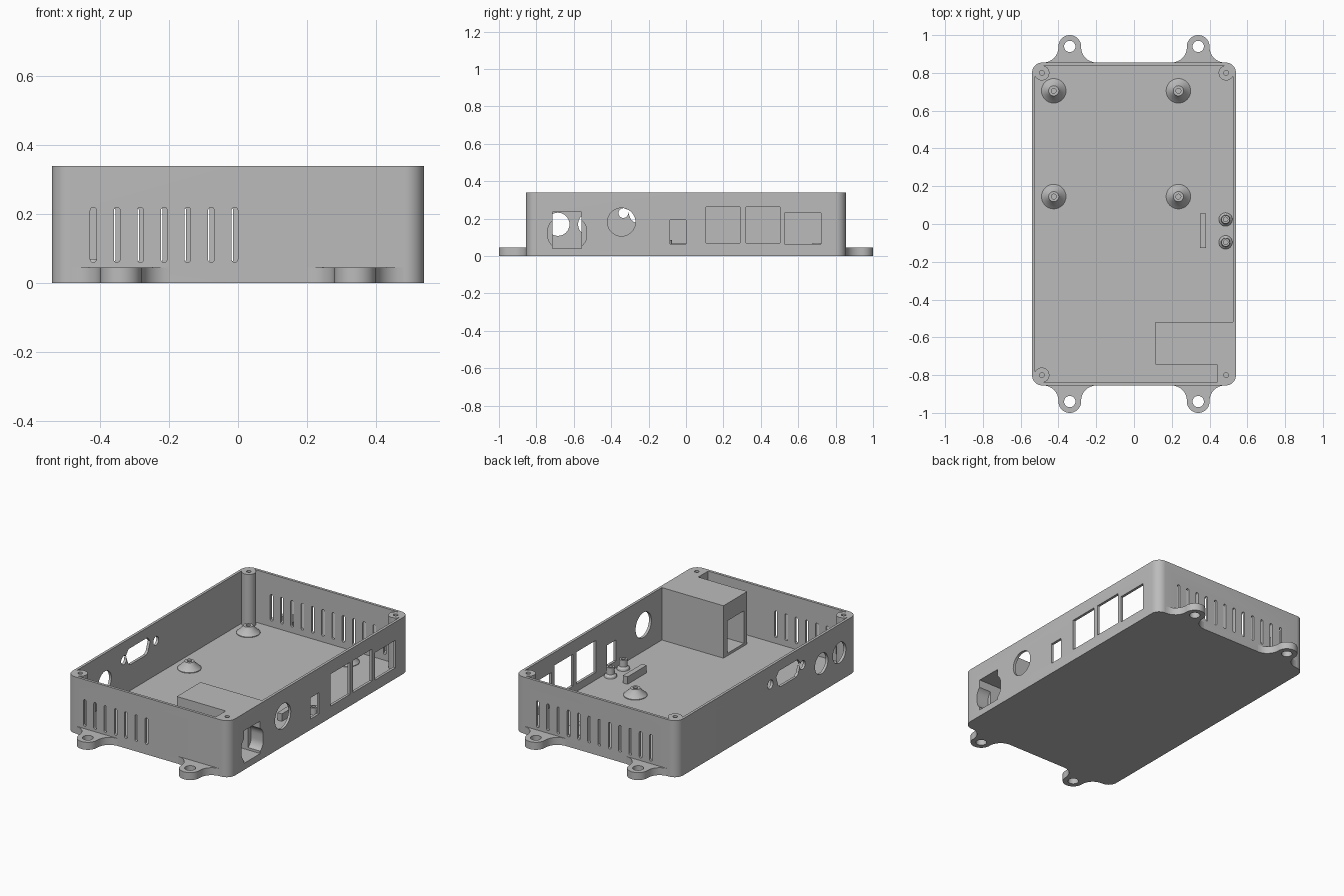
import bpy, bmesh, math

if "Cube" in bpy.data.objects:
    bpy.data.objects.remove(bpy.data.objects["Cube"])

grey = bpy.data.materials.new("plain grey")
grey.diffuse_color = (0.5, 0.5, 0.5, 1)
grey.use_nodes = True
grey.node_tree.nodes["Principled BSDF"].inputs["Base Color"].default_value = grey.diffuse_color

HX, HY, TOP, WALL, FLOOR = 0.54, 0.855, 0.34, 0.016, 0.025


def finish(name, bm):
    bmesh.ops.recalc_face_normals(bm, faces=bm.faces)
    me = bpy.data.meshes.new(name)
    bm.to_mesh(me)
    bm.free()
    ob = bpy.data.objects.new(name, me)
    me.materials.append(grey)
    bpy.context.collection.objects.link(ob)
    return ob


def prism(name, pts, lo, hi, axis="z"):
    """Extrude a 2D outline along an axis."""
    place = {"x": lambda u, v, w: (w, u, v),
             "y": lambda u, v, w: (u, w, v),
             "z": lambda u, v, w: (u, v, w)}[axis]
    bm = bmesh.new()
    a = [bm.verts.new(place(u, v, lo)) for u, v in pts]
    b = [bm.verts.new(place(u, v, hi)) for u, v in pts]
    bm.faces.new(a)
    bm.faces.new(b[::-1])
    n = len(pts)
    for i in range(n):
        j = (i + 1) % n
        bm.faces.new((a[i], a[j], b[j], b[i]))
    return finish(name, bm)


def arc(cx, cy, r, a0, a1, n=8):
    return [(cx + r * math.cos(math.radians(a0 + (a1 - a0) * i / n)),
             cy + r * math.sin(math.radians(a0 + (a1 - a0) * i / n))) for i in range(n + 1)]


def circle(cx, cy, r, n=32):
    return arc(cx, cy, r, 0, 360, n)[:-1]


def rect(x0, x1, y0, y1):
    return [(x0, y0), (x1, y0), (x1, y1), (x0, y1)]


def rounded(x0, x1, y0, y1, r, n=8):
    return (arc(x1 - r, y1 - r, r, 0, 90, n) + arc(x0 + r, y1 - r, r, 90, 180, n)
            + arc(x0 + r, y0 + r, r, 180, 270, n) + arc(x1 - r, y0 + r, r, 270, 360, n))


def cut(target, cutter):
    m = target.modifiers.new("cut", "BOOLEAN")
    m.operation, m.solver, m.object = "DIFFERENCE", "EXACT", cutter
    bpy.context.view_layer.objects.active = target
    bpy.ops.object.modifier_apply(modifier=m.name)
    bpy.data.objects.remove(cutter)


def lathe(name, profile, x, y, n=32):
    """Closed (radius, height) profile turned about a vertical axis."""
    bm = bmesh.new()
    rings = [[bm.verts.new((x + r * math.cos(2 * math.pi * k / n),
                            y + r * math.sin(2 * math.pi * k / n), z)) for k in range(n)]
             for r, z in profile]
    for a, b in zip(rings, rings[1:]):
        for k in range(n):
            j = (k + 1) % n
            bm.faces.new((a[k], a[j], b[j], b[k]))
    bm.faces.new(rings[0])
    bm.faces.new(rings[-1])
    return finish(name, bm)


# Cavity shape, leaving the corner posts and inlet housing standing
posts = [(sx * 0.488, sy * 0.8) for sx in (-1, 1) for sy in (-1, 1)]
cavity = prism("cavity", rounded(-HX + WALL, HX - WALL, -HY + WALL, HY - WALL, 0.036), FLOOR, 0.5)
for px, py in posts:
    cut(cavity, prism("post", circle(px, py, 0.04), 0, 0.6))
cut(cavity, prism("housing", [(0.115, -0.52), (0.6, -0.52), (0.6, -0.9), (0.44, -0.9),
                              (0.44, -0.745), (0.115, -0.745)], 0, 0.6))

# Case shell
case = prism("case", rounded(-HX, HX, -HY, HY, 0.055, 10), 0, TOP)
cut(case, cavity)
for px, py in posts:
    cut(case, prism("screw_hole", circle(px, py, 0.013, 16), 0.2, 0.5))

# Power inlet tunnel and its wider mouth
cut(case, prism("tunnel", rect(-0.715, -0.56, 0.04, 0.235), 0.05, 0.6, "x"))
cut(case, prism("mouth", rounded(-0.738, -0.532, 0.045, 0.2, 0.06), 0.46, 0.6, "x"))

# Right wall ports
cut(case, prism("round_port", circle(-0.345, 0.182, 0.075), 0.5, 0.6, "x"))
for y0, y1, z0, z1 in [(-0.085, 0.0, 0.065, 0.192), (0.108, 0.29, 0.07, 0.262),
                       (0.322, 0.502, 0.07, 0.262), (0.527, 0.723, 0.065, 0.23)]:
    cut(case, prism("port", rect(y0, y1, z0, z1), 0.5, 0.6, "x"))

# Left wall: connector with two screws, and two round holes
plug = [(-0.315, 0.25), (-0.29, 0.28), (-0.11, 0.28), (-0.085, 0.25),
        (-0.105, 0.195), (-0.125, 0.18), (-0.275, 0.18), (-0.295, 0.195)]
cut(case, prism("connector", plug, -0.6, -0.5, "x"))
for y, z, r in [(-0.335, 0.23, 0.026), (-0.03, 0.23, 0.026), (-0.515, 0.17, 0.062), (-0.685, 0.17, 0.062)]:
    cut(case, prism("hole", circle(y, z, r), -0.6, -0.5, "x"))

# Vent slots: seven in front, twelve at the back
slots = [(-0.42 + 0.0684 * i, -1) for i in range(7)] + [(-0.365 + 0.0684 * i, 1) for i in range(12)]
for x, s in slots:
    lo, hi = sorted((s * 0.83, s * 0.9))
    cut(case, prism("slot", rounded(x - 0.009, x + 0.009, 0.06, 0.22, 0.0089, 4), lo, hi, "y"))

parts = [case]

# Mounting tabs with flared roots
for cx in (-0.34, 0.34):
    for s in (-1, 1):
        pts = (arc(0.14, 0.935, 0.08, 270, 180) + arc(0, 0.94, 0.06, 0, 180, 20)
               + arc(-0.14, 0.935, 0.08, 0, -90))
        tab = prism("mounting_tab", [(cx + u, s * v) for u, v in pts], 0, 0.045)
        cut(tab, prism("tab_hole", circle(cx, s * 0.94, 0.03), -0.1, 0.2))
        parts.append(tab)

# Board standoffs
for x in (-0.425, 0.235):
    for y in (0.145, 0.705):
        parts.append(lathe("standoff", [(0.065, FLOOR), (0.065, 0.029), (0.03, 0.062), (0.027, 0.07),
                                        (0.013, 0.07), (0.013, 0.035)], x, y))

# Small pegs and rib beside the right wall
for y in (-0.097, 0.024):
    parts.append(lathe("small_peg", [(0.036, FLOOR), (0.034, 0.035), (0.024, 0.045), (0.022, 0.085),
                                     (0.012, 0.085), (0.012, 0.04)], 0.485, y, 24))
parts.append(prism("rib", rect(0.35, 0.381, -0.127, 0.055), FLOOR, 0.07))

# Smooth the curved faces, keep edges sharp
for ob in parts:
    bpy.ops.object.select_all(action="DESELECT")
    ob.select_set(True)
    bpy.context.view_layer.objects.active = ob
    bpy.ops.object.shade_smooth_by_angle(angle=math.radians(30))
